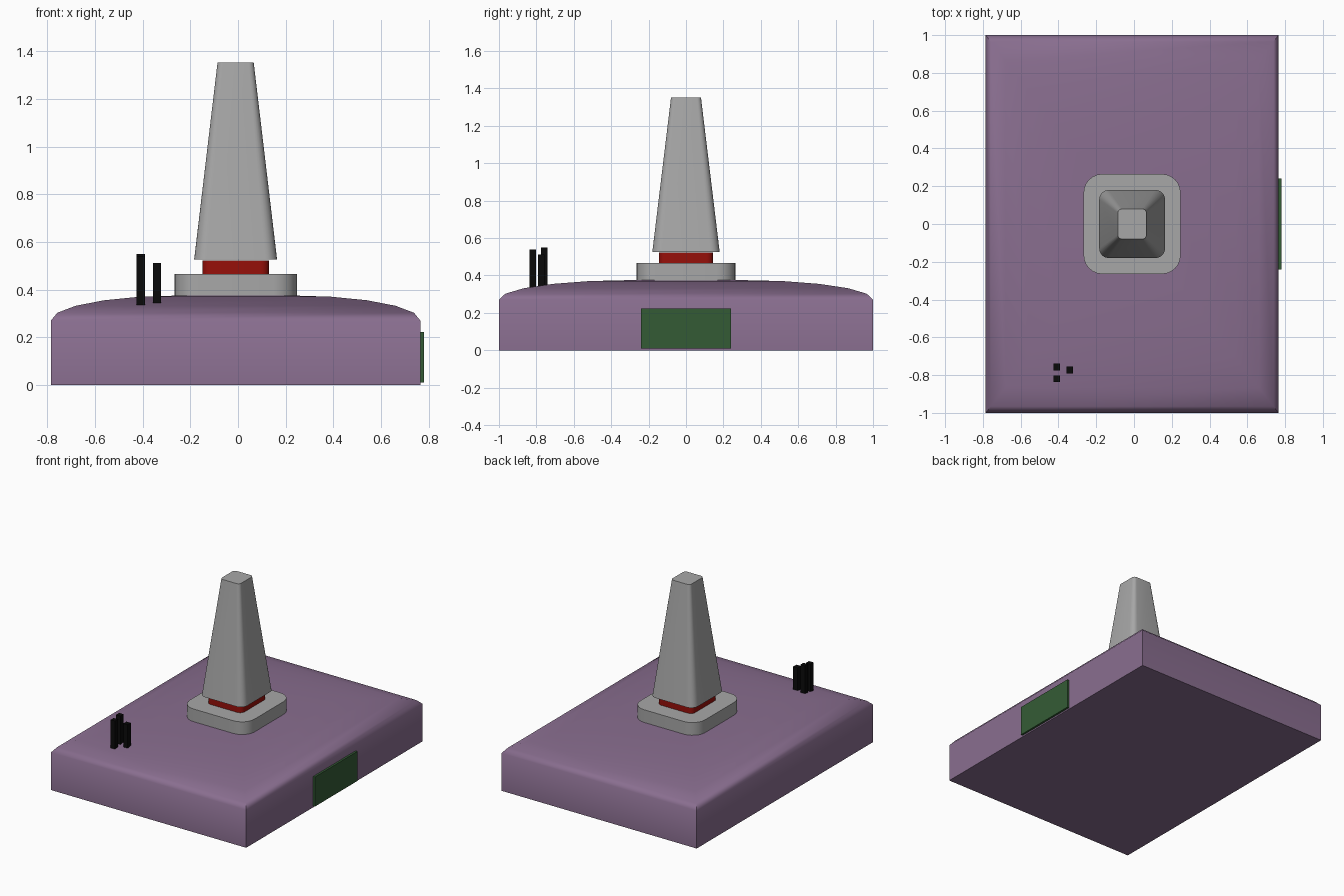
import bpy, bmesh
from math import sin, cos, pi, radians

if "Cube" in bpy.data.objects:
    bpy.data.objects.remove(bpy.data.objects["Cube"])

CX = -0.01  # shared centre line of hull and mast


def material(name, rgb):
    m = bpy.data.materials.new(name)
    m.diffuse_color = (*rgb, 1)
    m.use_nodes = True
    m.node_tree.nodes["Principled BSDF"].inputs["Base Color"].default_value = m.diffuse_color
    return m


purple = material("purple", (0.25, 0.155, 0.275))
red = material("red", (0.31, 0.005, 0.003))
green = material("green", (0.034, 0.105, 0.036))
black = material("black", (0.003, 0.003, 0.003))
grey = material("grey", (0.39, 0.39, 0.39))


def loft(name, rings, mat, smooth=35):
    """Skin a stack of equal-length rings and cap both ends."""
    bm = bmesh.new()
    loops = [[bm.verts.new(p) for p in ring] for ring in rings]
    n = len(loops[0])
    for a, b in zip(loops, loops[1:]):
        for i in range(n):
            j = (i + 1) % n
            bm.faces.new((a[i], a[j], b[j], b[i]))
    bm.faces.new(loops[0][::-1])
    bm.faces.new(loops[-1])
    me = bpy.data.meshes.new(name)
    bm.to_mesh(me)
    bm.free()
    ob = bpy.data.objects.new(name, me)
    bpy.context.collection.objects.link(ob)
    me.materials.append(mat)
    if smooth:
        bpy.ops.object.select_all(action='DESELECT')
        ob.select_set(True)
        bpy.context.view_layer.objects.active = ob
        bpy.ops.object.shade_smooth_by_angle(angle=radians(smooth))
    return ob


def rect(cx, cy, hx, hy, z):
    return [(cx + sx * hx, cy + sy * hy, z)
            for sx, sy in ((-1, -1), (1, -1), (1, 1), (-1, 1))]


def round_rect(hx, hy, r, z, seg=6):
    pts = []
    for k, (sx, sy) in enumerate(((1, 1), (-1, 1), (-1, -1), (1, -1))):
        for i in range(seg + 1):
            a = pi / 2 * (k + i / seg)
            pts.append((CX + sx * (hx - r) + r * cos(a),
                        sy * (hy - r) + r * sin(a), z))
    return pts


def box(name, cx, cy, hx, hy, z0, z1, mat):
    return loft(name, [rect(cx, cy, hx, hy, z0), rect(cx, cy, hx, hy, z1)], mat, 0)


# Domed hull: rectangle rings shrinking along a quarter ellipse
rings = [rect(CX, 0, 0.775, 1, 0)]
for i in range(6):
    a = pi / 2 * i / 5
    s = 0.3 + 0.7 * cos(a)
    rings.append(rect(CX, 0, 0.775 * s, s, 0.27 + 0.105 * sin(a)))
loft("hull", rings, purple, 50)

# Mast: collar, red neck, tapered column
loft("collar", [round_rect(0.257, 0.265, 0.1, 0.36),
                round_rect(0.257, 0.265, 0.1, 0.466)], grey)
loft("neck", [round_rect(0.14, 0.145, 0.035, 0.46),
              round_rect(0.14, 0.145, 0.035, 0.522)], red)
loft("column", [round_rect(0.174, 0.18, 0.05, 0.526),
                round_rect(0.076, 0.08, 0.022, 1.352)], grey)

# Side hatch
box("side_hatch", 0.7675, 0, 0.0125, 0.24, 0.01, 0.222, green)

# Cluster of three rods on the front left
for i, (x, y, top) in enumerate(((-0.408, -0.757, 0.55),
                                 (-0.408, -0.82, 0.538),
                                 (-0.34, -0.773, 0.512))):
    box(f"rod_{i + 1}", x, y, 0.0175, 0.0175, 0.325, top, black)
